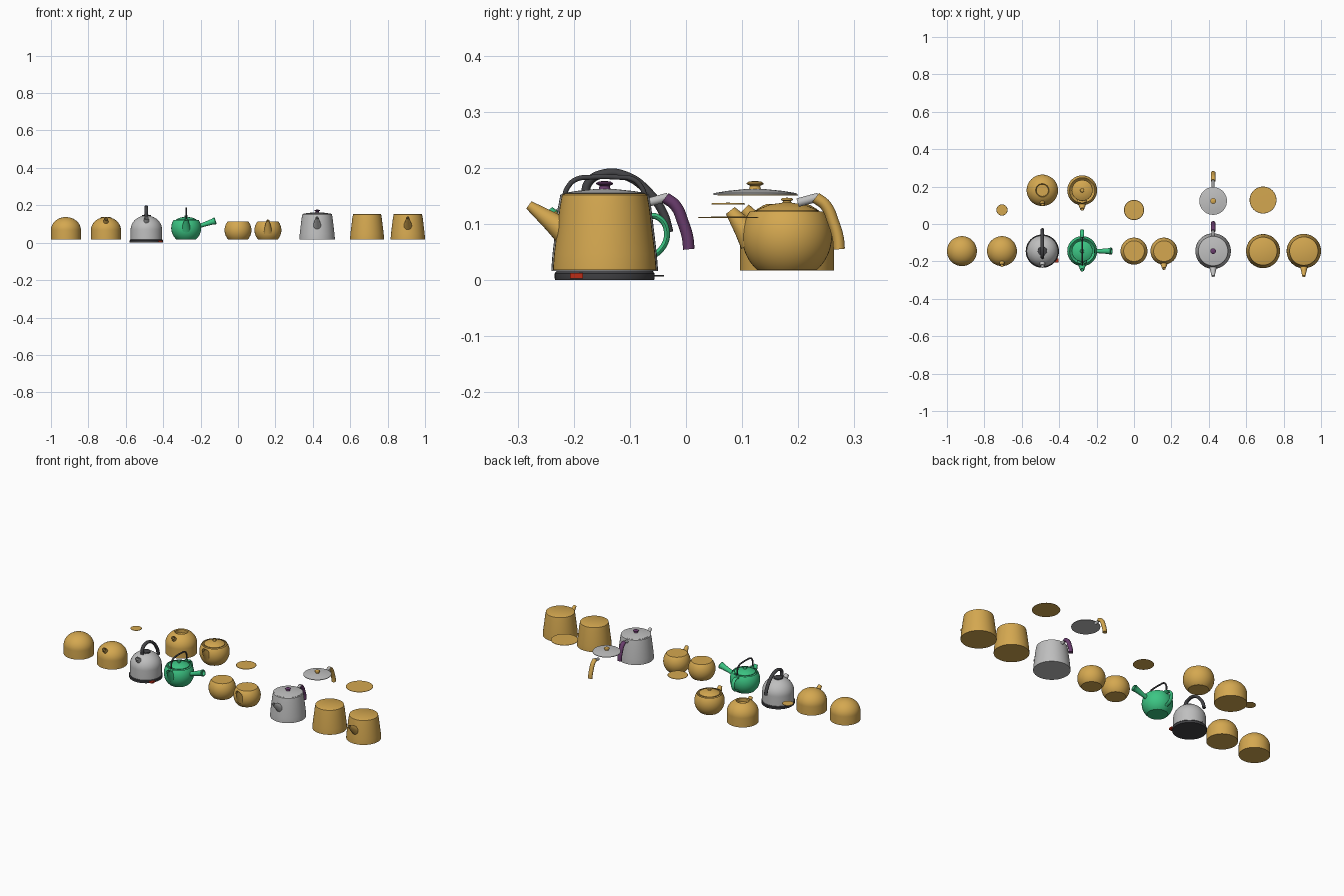
import bpy, bmesh, math
from mathutils import Vector, Matrix

if "Cube" in bpy.data.objects:
    bpy.data.objects.remove(bpy.data.objects["Cube"])


def material(name, rgb):
    m = bpy.data.materials.new(name)
    m.diffuse_color = (*rgb, 1)
    m.use_nodes = True
    m.node_tree.nodes["Principled BSDF"].inputs["Base Color"].default_value = m.diffuse_color
    return m


GOLD = material("gold", (0.66, 0.39, 0.08))
SILVER = material("silver", (0.52, 0.52, 0.52))
DARK = material("charcoal", (0.055, 0.055, 0.06))
GREEN = material("green", (0.045, 0.56, 0.23))
PURPLE = material("purple", (0.14, 0.045, 0.15))
RED = material("red", (0.5, 0.025, 0.008))


def link(name, bm, mat, matrix):
    bmesh.ops.recalc_face_normals(bm, faces=bm.faces)
    me = bpy.data.meshes.new(name)
    bm.to_mesh(me)
    bm.free()
    me.transform(matrix)
    me.materials.append(mat)
    ob = bpy.data.objects.new(name, me)
    bpy.context.collection.objects.link(ob)
    return ob


def lathe(name, profile, mat, loc, axis=(0, 0, 1), n=48):
    """Spin (radius, height) points about an axis that passes through loc."""
    bm = bmesh.new()
    vs = [bm.verts.new((r, 0, z)) for r, z in profile]
    es = [bm.edges.new(p) for p in zip(vs, vs[1:])]
    bmesh.ops.spin(bm, geom=vs + es, cent=(0, 0, 0), axis=(0, 0, 1),
                   angle=2 * math.pi, steps=n, use_duplicate=False)
    bmesh.ops.remove_doubles(bm, verts=bm.verts, dist=1e-5)
    rot = Vector((0, 0, 1)).rotation_difference(Vector(axis)).to_matrix().to_4x4()
    return link(name, bm, mat, Matrix.Translation(loc) @ rot)


def tube(name, points, radius, mat, loc, widen=1.0, smooth=True):
    """Sweep a round section along (y, z) points; widen stretches it in x."""
    cu = bpy.data.curves.new(name, "CURVE")
    cu.dimensions = "3D"
    cu.bevel_depth, cu.bevel_resolution = radius, 5
    cu.use_fill_caps = True
    cu.resolution_u = 8
    sp = cu.splines.new("BEZIER" if smooth else "POLY")
    pts = sp.bezier_points if smooth else sp.points
    pts.add(len(points) - 1)
    for p, (y, z) in zip(pts, points):
        if smooth:
            p.co = (0, y, z)
            p.handle_left_type = p.handle_right_type = "AUTO"
        else:
            p.co = (0, y, z, 1)
    tmp = bpy.data.objects.new(name + "_path", cu)
    bpy.context.collection.objects.link(tmp)
    bpy.context.view_layer.update()
    me = bpy.data.meshes.new_from_object(tmp.evaluated_get(bpy.context.evaluated_depsgraph_get()))
    bm = bmesh.new()
    bm.from_mesh(me)
    bpy.data.objects.remove(tmp)
    bmesh.ops.remove_doubles(bm, verts=bm.verts, dist=1e-6)
    return link(name, bm, mat, Matrix.Translation(loc) @ Matrix.Diagonal((widen, 1, 1, 1)))


def spout(name, mat, x, y, base, tip, r0, r1):
    """Tapered spout from base to tip (y, z offsets) with a recessed mouth."""
    d = Vector((0, tip[0] - base[0], tip[1] - base[1]))
    h = d.length
    lathe(name, [(r0, 0), (r0 * .55 + r1 * .45, h * .4), (r1, h), (r1 * .75, h),
                 (r1 * .6, h - .015), (0, h - .015)], mat, (x, y + base[0], base[1]), d, 24)


def ball(r, zc, z0, z1):
    """Profile of a sphere cut flat at z0 and z1."""
    a0, a1 = math.asin((z0 - zc) / r), math.asin((z1 - zc) / r)
    arc = [a0 + (a1 - a0) * i / 18 for i in range(19)]
    return [(0, z0)] + [(r * math.cos(a), zc + r * math.sin(a)) for a in arc]


def dome(r, z0, top, hole=0.0):
    """Straight wall that rounds over to a dome, optionally with an open mouth."""
    zs = z0 + (top - z0) * .42
    end = math.acos(hole / r)
    pts = [(0, z0), (r, z0)]
    pts += [(r * math.cos(end * i / 16), zs + (top - zs) * math.sin(end * i / 16)) for i in range(17)]
    if hole:
        pts += [(hole - .004, pts[-1][1] - .004), (hole - .004, top - .03), (0, top - .03)]
    else:
        pts[-1] = (0, top)
    return pts


F = -0.145   # y of the front row
B = 0.18     # y of the back row

# --- domed kettle family ---
DOME_SPOUT = dict(base=(-.04, .09), tip=(-.076, .127), r0=.016, r1=.011)
lathe("dome_body_plain", dome(.08, .018, .137), GOLD, (-.92, F, 0))
lathe("dome_body_with_spout", dome(.08, .018, .137), GOLD, (-.706, F, 0))
spout("dome_spout", GOLD, -.706, F, **DOME_SPOUT)
lathe("dome_body_with_mouth", dome(.084, .017, .143, .036), GOLD, (-.49, B, 0))
spout("mouth_dome_spout", GOLD, -.49, B, **DOME_SPOUT)
lathe("small_round_lid", [(0, .135), (.03, .135), (.029, .137), (0, .138)], GOLD, (-.706, .075, 0))

# --- electric kettle ---
K = (-.49, F, 0)
lathe("electric_body", dome(.084, .015, .145), SILVER, K)
spout("electric_spout", SILVER, -.49, F, (-.04, .092), (-.08, .132), .018, .012)
lathe("electric_base", [(0, 0), (.088, 0), (.089, .003), (.089, .012), (.086, .016), (0, .016)], DARK, K)
lathe("electric_lid", [(0, .14), (.025, .14), (.024, .147), (.01, .15), (0, .15)], DARK, K, n=32)
tube("electric_handle", [(-.032, .14), (-.03, .172), (0, .19), (.04, .185), (.078, .157),
                         (.105, .118), (.115, .085)], .008, DARK, K, 1.25)
tube("electric_cord", [(.08, .008), (.106, .008)], .0015, DARK, K)
bm = bmesh.new()
bmesh.ops.create_cube(bm, size=1)
link("switch", bm, RED, Matrix.Translation((-.421, F - .05, .0075)) @ Matrix.Diagonal((.034, .023, .01, 1)))


# --- round teapots with lids ---
def teapot(tag, mat, x, y):
    lathe(tag + "_body", ball(.08, .078, .018, .122), mat, (x, y, 0))
    lathe(tag + "_lid", [(.056, .12), (.055, .124), (.045, .129), (.03, .135), (.014, .137), (.008, .138),
                         (.007, .141), (.011, .143), (.009, .146), (0, .147)], mat, (x, y, 0))
    spout(tag + "_spout", mat, x, y, (-.06, .072), (-.101, .124), .027, .010)


teapot("green_teapot", GREEN, -.277, F)
teapot("gold_teapot", GOLD, -.277, B)
G = (-.277, F, 0)
lathe("side_handle", [(0, 0), (.011, 0), (.0115, .03), (.015, .075), (.019, .092), (.017, .096),
                      (.013, .096), (.011, .08), (0, .08)], GREEN, (-.277 + .066, F, .088),
      (.95, 0, .31), 32)
tube("back_handle", [(.065, .112), (.095, .112), (.111, .085), (.098, .052), (.07, .038)],
     .0055, GREEN, G, 1.9)
tube("bail_handle", [(-.068, .115), (-.071, .15), (-.066, .165), (-.052, .179), (-.02, .1835), (.02, .1835),
                     (.052, .179), (.066, .165), (.071, .15), (.068, .115)], .0045, DARK, G)
for s in (-1, 1):
    lathe("bail_lug", [(0, -.012), (.01, -.012), (.009, .008), (0, .01)], GREEN,
          (-.277, F + s * .067, .12), n=20)

# --- small round bowls ---
for tag, x in (("plain", 0.0), ("spouted", .16)):
    lathe("round_bowl_" + tag, ball(.072, .067, .018, .113) + [(0, .113)], GOLD, (x, F, 0))
spout("bowl_spout", GOLD, .16, F, (-.055, .06), (-.094, .119), .025, .008)
lathe("bowl_lid", [(0, .111), (.054, .111), (.052, .1125), (0, .1135)], GOLD, (0, .075, 0))

# --- tapered kettle family ---
TAPER_SPOUT = dict(base=(-.068, .085), tip=(-.135, .134), r0=.025, r1=.008)


def tapered(name, mat, x, r, z0):
    lathe(name, [(0, z0), (r, z0), (r, z0 + .004), (r - .002, z0 + .03), (r - .006, .08),
                 (r - .012, .13), (r - .016, .152), (r - .02, .154), (0, .154)], mat, (x, F, 0))


tapered("tapered_body_plain", GOLD, .69, .091, .018)
tapered("tapered_body_with_spout", GOLD, .908, .092, .018)
spout("tapered_spout", GOLD, .908, F, **TAPER_SPOUT)
tapered("silver_kettle_body", SILVER, .423, .095, .016)
spout("silver_kettle_spout", SILVER, .423, F, **TAPER_SPOUT)
lathe("tapered_lid", [(0, .151), (.072, .151), (.071, .1525), (0, .153)], GOLD, (.69, .128, 0))


def lid_and_handle(tag, mat, y):
    """Shallow lid, knob, and rear grip on a short metal stub."""
    c = (.423, y, 0)
    lathe(tag + "_lid", [(0, .152), (.074, .152), (.074, .155), (.05, .159), (.02, .162), (0, .162)], SILVER, c)
    lathe(tag + "_knob", [(0, .16), (.011, .16), (.009, .168), (.015, .171), (.015, .173),
                          (.01, .176), (0, .1765)], mat, c, n=32)
    tube(tag + "_stub", [(.076, .138), (.113, .148)], .008, SILVER, c, smooth=False)
    tube(tag + "_grip", [(.108, .147), (.126, .133), (.14, .102), (.148, .075), (.15, .055)],
         .0105, mat, c, 1.2)


lid_and_handle("silver_kettle", PURPLE, F)
lid_and_handle("spare", GOLD, .123)

# --- smooth everything, keeping hard rims ---
for ob in bpy.context.scene.objects:
    ob.select_set(ob.type == "MESH")
    bpy.context.view_layer.objects.active = ob
bpy.ops.object.shade_smooth_by_angle(angle=math.radians(35))
